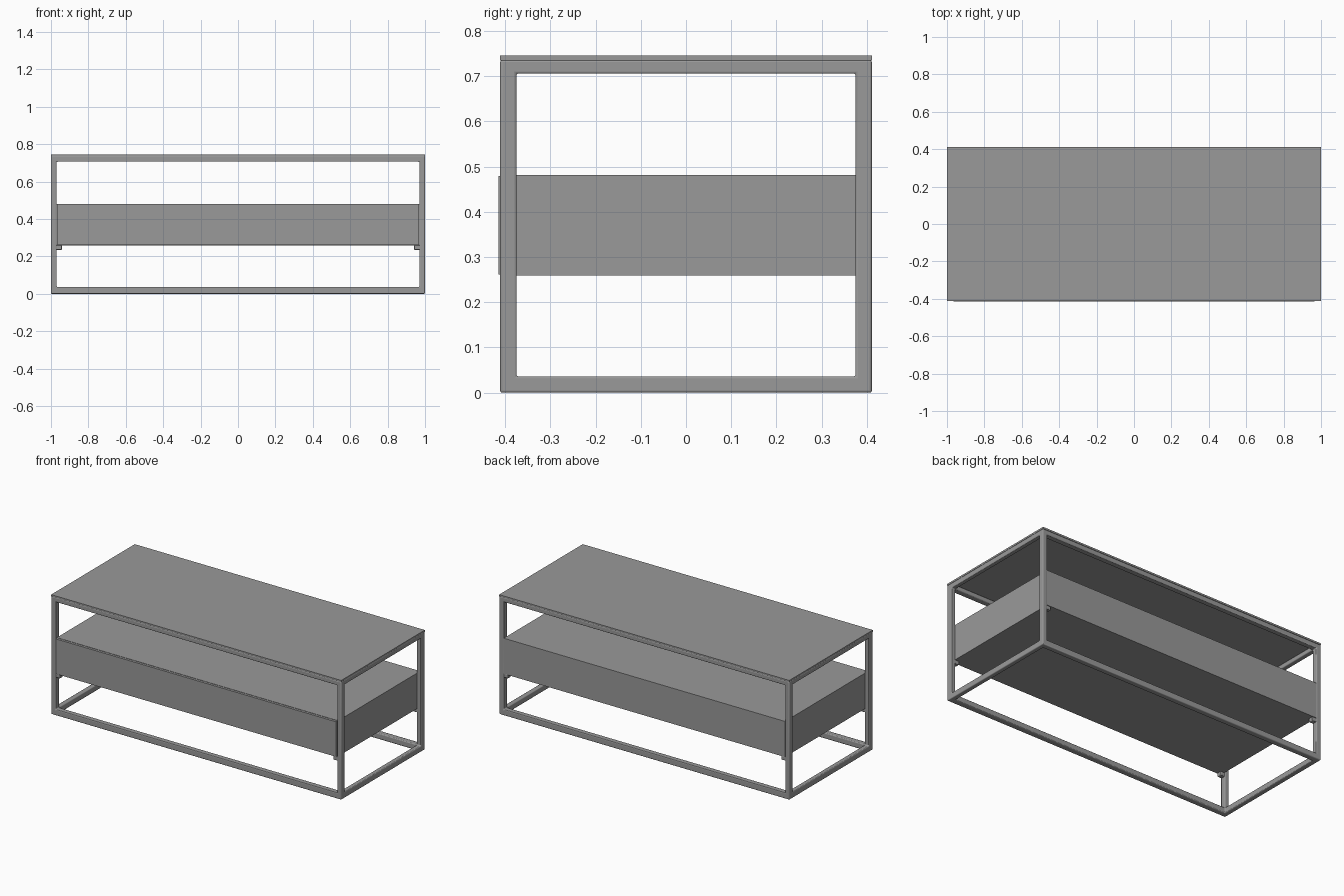
import bpy, bmesh

if "Cube" in bpy.data.objects:
    bpy.data.objects.remove(bpy.data.objects["Cube"])

HX, HY, H = 1.0, 0.411, 0.745    # half length, half depth, height
TX, TY, TZ = 0.03, 0.036, 0.036  # tube widths
SLAB = 0.010
FRAME_TOP = H - SLAB

grey = bpy.data.materials.new("dark_grey")
grey.diffuse_color = (0.32, 0.32, 0.32, 1)
grey.use_nodes = True
grey.node_tree.nodes["Principled BSDF"].inputs["Base Color"].default_value = grey.diffuse_color


def box(name, x, y, z):
    """Box from (min, max) ranges."""
    bm = bmesh.new()
    bmesh.ops.create_cube(bm, size=1)
    for v in bm.verts:
        v.co = [r[0] if c < 0 else r[1] for c, r in zip(v.co, (x, y, z))]
    me = bpy.data.meshes.new(name)
    bm.to_mesh(me)
    bm.free()
    me.materials.append(grey)
    ob = bpy.data.objects.new(name, me)
    bpy.context.collection.objects.link(ob)
    return ob


def round_edges(ob, width):
    """Soft edges with smooth shading."""
    m = ob.modifiers.new("rounded_edges", 'BEVEL')
    m.width, m.segments, m.limit_method = width, 3, 'ANGLE'
    bpy.ops.object.select_all(action='DESELECT')
    bpy.context.view_layer.objects.active = ob
    ob.select_set(True)
    bpy.ops.object.shade_smooth_by_angle()


def span(s, a, b):
    return tuple(sorted((s * a, s * b)))


# Welded tube frame: a block opened through all three directions
frame = box("tube_frame", (-HX, HX), (-HY, HY), (0, FRAME_TOP))
inner = ((-HX + TX, HX - TX), (-HY + TY, HY - TY), (TZ, 0.706))
for axis in range(3):
    ranges = [(-2, 2) if i == axis else r for i, r in enumerate(inner)]
    cutter = box("opening_cutter", *ranges)
    cutter.hide_render = True
    cutter.hide_set(True)
    m = frame.modifiers.new("opening", 'BOOLEAN')
    m.operation, m.object, m.solver = 'DIFFERENCE', cutter, 'EXACT'
    bpy.context.view_layer.objects.active = frame
    bpy.ops.object.modifier_apply(modifier=m.name)
    bpy.data.objects.remove(cutter)
round_edges(frame, 0.005)

# Table top
box("table_top", (-HX, HX), (-HY - 0.0005, HY + 0.0005), (FRAME_TOP - 0.001, H))

# Cabinet body between the legs, with its drawer front
box("cabinet_body", (-0.9695, 0.9695), (-HY + 0.012, HY - 0.001), (0.259, 0.481))
box("drawer_front", (-0.966, 0.966), (-HY - 0.003, -HY + 0.0125), (0.261, 0.479))

# Small brackets that carry the cabinet
for sx, side in ((-1, "left"), (1, "right")):
    for sy, end in ((-1, "front"), (1, "back")):
        b = box(f"{end}_{side}_bracket", span(sx, 0.942, HX - TX + 0.005),
                span(sy, HY - TY + 0.003, HY - 0.003), (0.235, 0.2595))
        round_edges(b, 0.004)
